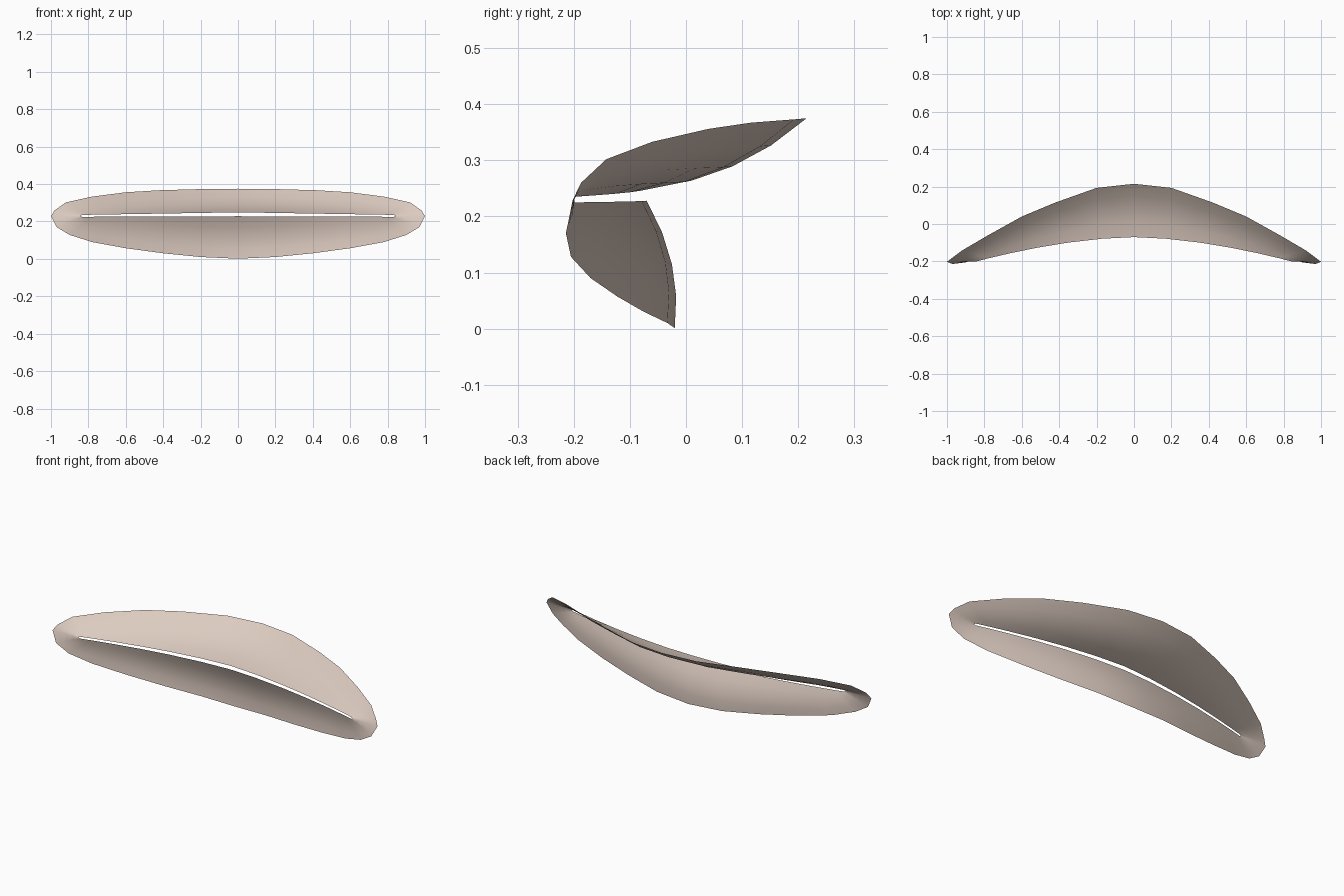
import bpy, bmesh
from mathutils import Vector

if "Cube" in bpy.data.objects:
    bpy.data.objects.remove(bpy.data.objects["Cube"])

skin = bpy.data.materials.new("pale_skin")
skin.diffuse_color = (0.72, 0.60, 0.53, 1)
skin.use_nodes = True
skin.node_tree.nodes["Principled BSDF"].inputs["Base Color"].default_value = skin.diffuse_color

# outer rim of the right half, from top centre round the corner to bottom centre
OUTER = [(0, .215, .375), (.2, .193, .373), (.42, .115, .367), (.6, .04, .356),
         (.78, -.06, .333), (.92, -.142, .302), (.98, -.187, .26), (1, -.202, .229),
         (.97, -.214, .17), (.9, -.205, .128), (.78, -.17, .09), (.6, -.122, .057),
         (.4, -.075, .03), (.2, -.033, .01), (0, -.02, .001)]
# positions along the slit for each rim point
SLIT_X = [0, .17, .35, .51, .66, .78, .835, .843, .835, .78, .66, .51, .35, .17, 0]
RINGS = 4


def slit_point(i):
    x = SLIT_X[i]
    t = x / .843
    z = .23
    if i < 7:
        z = .249 - .014 * t
    elif i > 7:
        z = .228 - .003 * t
    return Vector((x, -.07 - .13 * t ** 1.7, z))


def lid_point(i, s):
    # blend from slit to rim, curved hollow behind the straight line
    p = slit_point(i).lerp(Vector(OUTER[i]), s)
    fall = 1 - (SLIT_X[i] / .9) ** 2
    bend = Vector((0, .41, -.91)) * .025 if i < 7 else Vector((0, 1, 0)) * .02
    if i == 7:
        bend = Vector((0, .01, 0))
    return p + bend * fall * 4 * s * (1 - s)


# upper and lower lids: one open curved sheet around the slit
bm = bmesh.new()
grid = [[bm.verts.new(lid_point(i, r / RINGS)) for r in range(RINGS + 1)]
        for i in range(len(OUTER))]
for a, b in zip(grid, grid[1:]):
    for r in range(RINGS):
        bm.faces.new((a[r], a[r + 1], b[r + 1], b[r]))
bm.normal_update()
if sum(f.normal.y * f.calc_area() for f in bm.faces) > 0:
    bmesh.ops.reverse_faces(bm, faces=bm.faces[:])
for f in bm.faces:
    f.smooth = True
mesh = bpy.data.meshes.new("eyelids")
bm.to_mesh(mesh)
bm.free()
mesh.materials.append(skin)
lids = bpy.data.objects.new("eyelids", mesh)
bpy.context.collection.objects.link(lids)

# left half
mirror = lids.modifiers.new("mirror", 'MIRROR')
mirror.use_axis[0] = True
mirror.use_clip = True
mirror.merge_threshold = .0005
